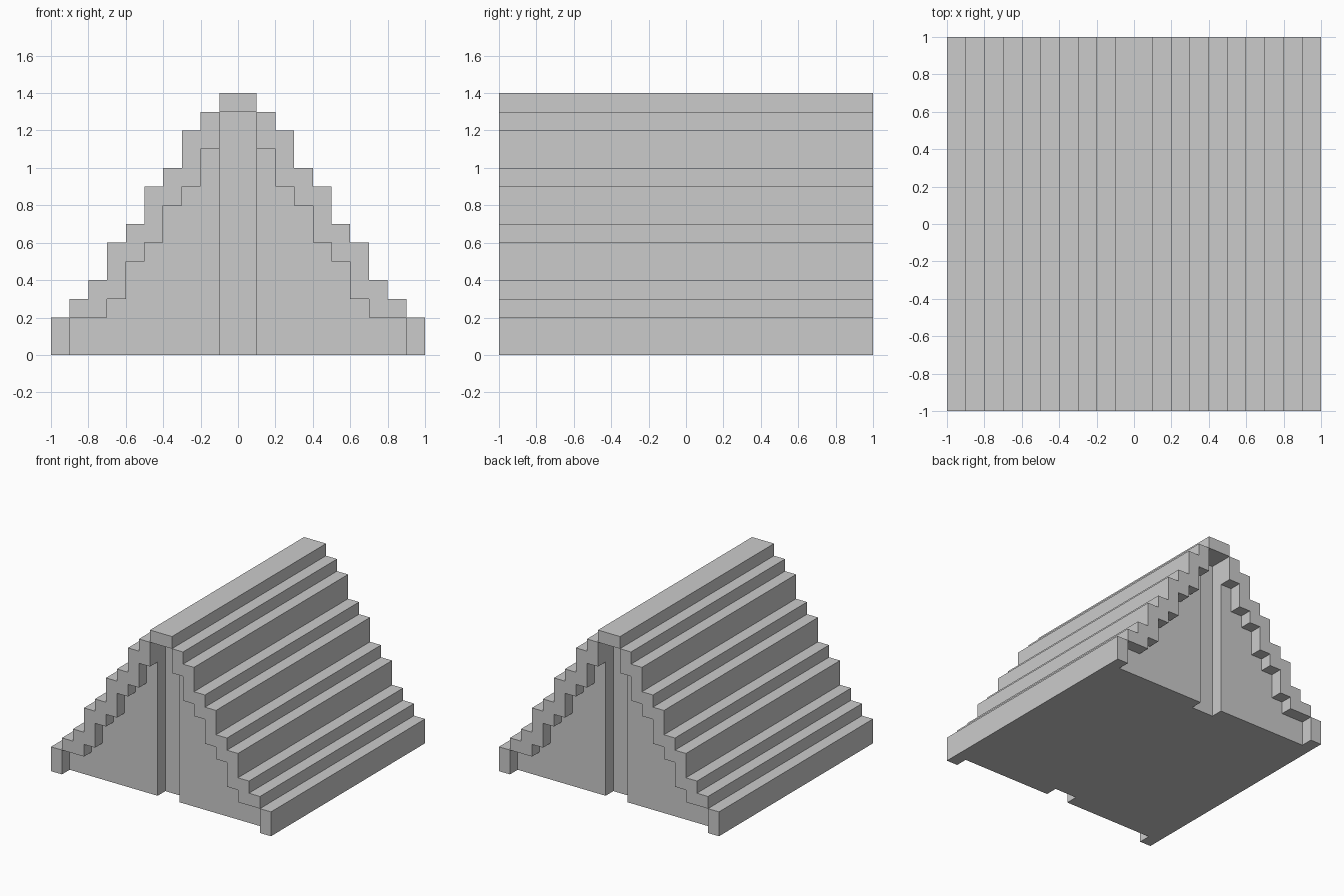
import bpy
import bmesh

if "Cube" in bpy.data.objects:
    bpy.data.objects.remove(bpy.data.objects["Cube"])

grey = bpy.data.materials.new("plain grey")
grey.use_nodes = True
colour = (0.6, 0.6, 0.6, 1)
grey.diffuse_color = colour
grey.node_tree.nodes["Principled BSDF"].inputs["Base Color"].default_value = colour


def prism(name, half, y0, y1):
    """Mirror a half profile (x >= 0, bottom to top) and extrude it along y."""
    outline = half + [(-x, z) for x, z in reversed(half)]
    bm = bmesh.new()
    face = bm.faces.new([bm.verts.new((x, y0, z)) for x, z in outline])
    new = bmesh.ops.extrude_face_region(bm, geom=[face])["geom"]
    moved = [v for v in new if isinstance(v, bmesh.types.BMVert)]
    bmesh.ops.translate(bm, verts=moved, vec=(0, y1 - y0, 0))
    bmesh.ops.recalc_face_normals(bm, faces=bm.faces)
    mesh = bpy.data.meshes.new(name)
    bm.to_mesh(mesh)
    bm.free()
    mesh.materials.append(grey)
    obj = bpy.data.objects.new(name, mesh)
    bpy.context.collection.objects.link(obj)
    return obj


def stairs(heights, x, floor, step=0.1):
    """Climb inwards from x, one tread per height."""
    points = [(x, floor)]
    for h in heights:
        if h != points[-1][1]:
            points.append((x, h))
        x = round(x - step, 2)
        if points[-1][1] == h and len(points) > 1 and points[-2][1] == h:
            points.pop()
        points.append((x, h))
    return points


def carve(body, cutter):
    mod = body.modifiers.new("carve", "BOOLEAN")
    mod.operation = "DIFFERENCE"
    mod.solver = "EXACT"
    mod.object = cutter
    bpy.context.view_layer.objects.active = body
    bpy.ops.object.modifier_apply(modifier=mod.name)
    bpy.data.objects.remove(cutter)


# Stepped roof block, with a ridge cap 0.2 wide
roof_steps = [0.2, 0.3, 0.4, 0.6, 0.7, 0.9, 1.0, 1.2, 1.3]
body = prism("stepped_roof_house", stairs(roof_steps, 1, 0) + [(0.1, 1.4)], -1, 1)

# Recessed gable walls and the deeper central slot, at both ends
gable_steps = [0.2, 0.2, 0.3, 0.5, 0.6, 0.8, 0.9, 1.1]
gable = stairs(gable_steps, 0.9, -0.1) + [(0.1, 1.3)]
slot = [(0.1, -0.1), (0.1, 1.3)]
for side in (-1, 1):
    carve(body, prism("gable_cutter", gable, side * 0.9, side * 1.1))
    carve(body, prism("slot_cutter", slot, side * 0.8, side * 1.05))
